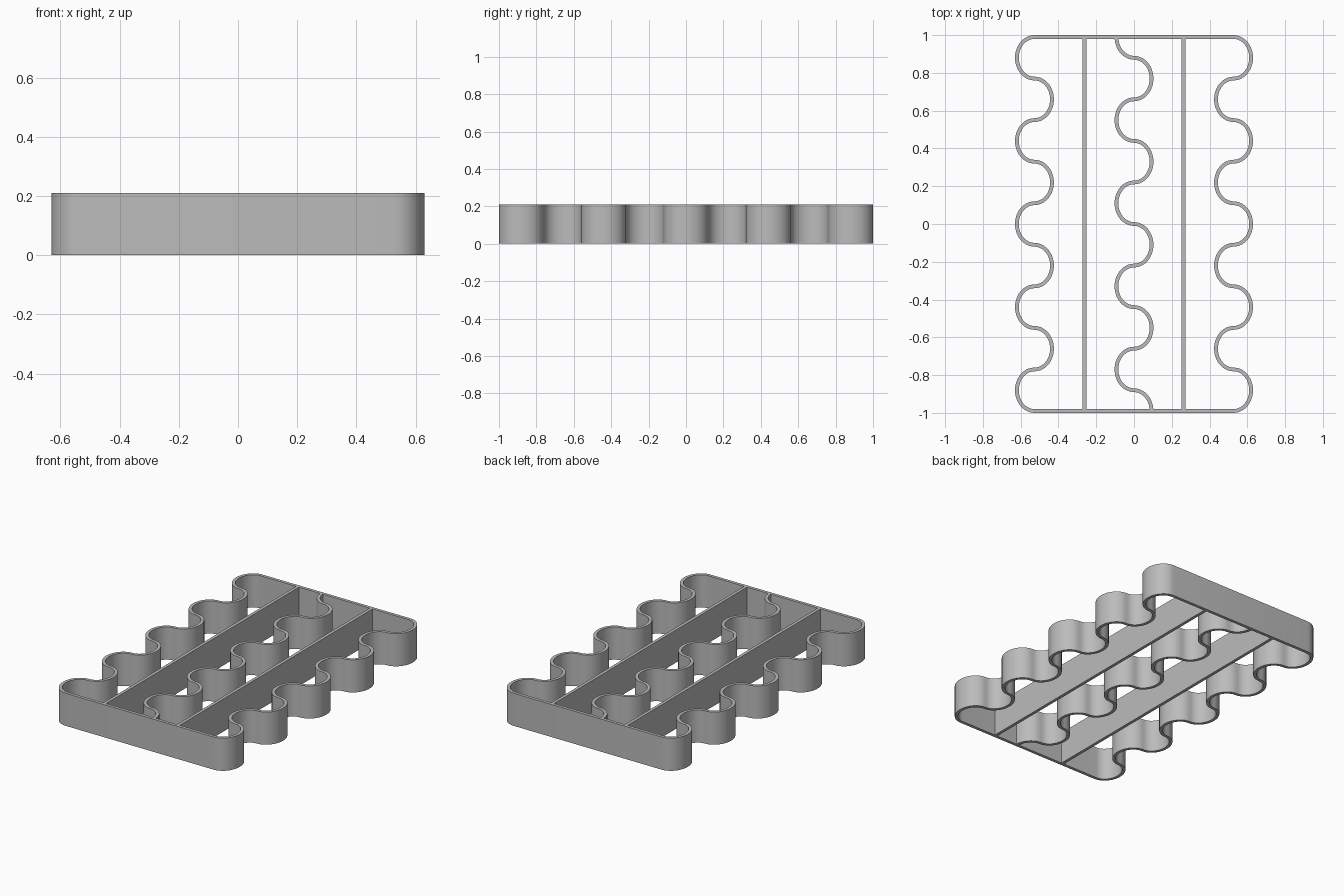
import bpy
import bmesh
from math import sin, cos, pi, floor, radians

HEIGHT = 0.21       # wall height
WALL = 0.02         # wall thickness
END = 0.99          # centreline of the end walls
LOBE = 2 * END / 9  # length of one wave lobe
DEPTH = 0.093       # sideways reach of a lobe
STEPS = 20          # segments per lobe

cube = bpy.data.objects.get("Cube")
if cube:
    bpy.data.objects.remove(cube)

grey = bpy.data.materials.new("plain grey")
grey.use_nodes = True
colour = (0.5, 0.5, 0.5, 1)
grey.diffuse_color = colour
grey.node_tree.nodes["Principled BSDF"].inputs["Base Color"].default_value = colour


def wave(x, top, start, side):
    """Nine lobes of wave running towards the front, alternating sides."""
    points = []
    for i in range(9 * STEPS + 1):
        u = start + i / STEPS
        k = floor(u)
        f = u - k
        sign = side if k % 2 == 0 else -side
        points.append((x + sign * DEPTH * sin(pi * f),
                       top - LOBE * (k + (1 - cos(pi * f)) / 2)))
    return points


def wall(name, path, closed=False):
    """Upright ribbon along a path, thickened evenly about its centreline."""
    bm = bmesh.new()
    low = [bm.verts.new((x, y, 0)) for x, y in path]
    high = [bm.verts.new((x, y, HEIGHT)) for x, y in path]
    n = len(path)
    for i in range(n if closed else n - 1):
        j = (i + 1) % n
        bm.faces.new((low[i], low[j], high[j], high[i]))
    mesh = bpy.data.meshes.new(name)
    bm.to_mesh(mesh)
    bm.free()
    mesh.materials.append(grey)
    obj = bpy.data.objects.new(name, mesh)
    bpy.context.collection.objects.link(obj)
    bpy.ops.object.select_all(action='DESELECT')
    obj.select_set(True)
    bpy.context.view_layer.objects.active = obj
    solid = obj.modifiers.new("thickness", 'SOLIDIFY')
    solid.thickness = WALL
    solid.offset = 0
    solid.use_even_offset = True
    bpy.ops.object.modifier_apply(modifier=solid.name)
    bpy.ops.object.shade_smooth_by_angle(angle=radians(30))
    return obj


# Outer frame: wavy long sides joined by straight end walls
side = wave(0.527, END, 0, 1)
wall("outer_frame", side + [(-x, -y) for x, y in side], closed=True)

# Wavy strip down the middle
wall("middle_wave", wave(0, END + LOBE / 2, 0.5, -1))

# Straight dividers on either side of the middle strip
for label, s in (("left", 1), ("right", -1)):
    wall(label + "_divider", [(s * 0.262, -END), (s * 0.262, END)])
